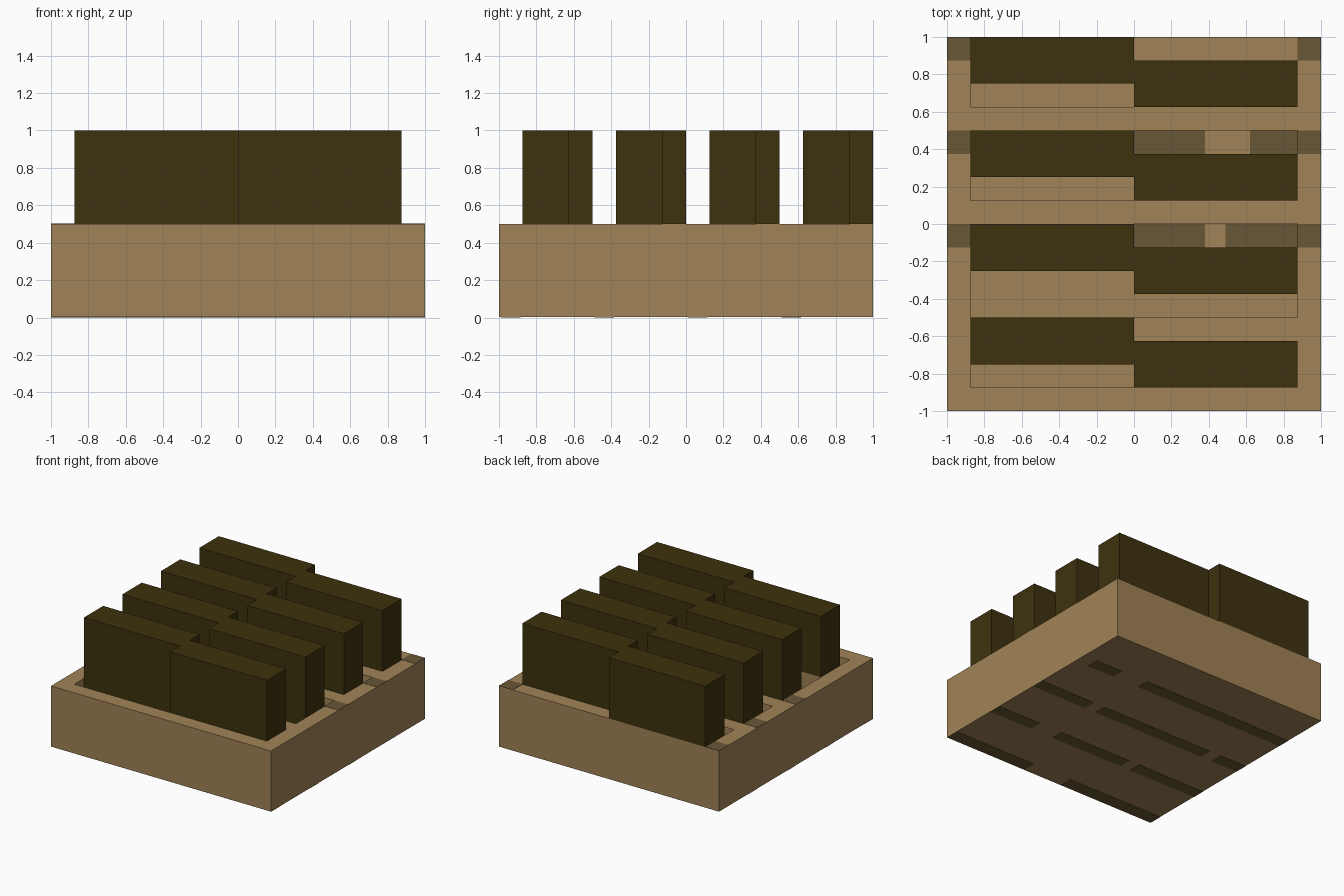
import bpy
import bmesh
from mathutils import Matrix, Vector

cube = bpy.data.objects.get("Cube")
if cube:
    bpy.data.objects.remove(cube, do_unlink=True)


def material(name, rgb):
    m = bpy.data.materials.new(name)
    m.use_nodes = True
    m.diffuse_color = (*rgb, 1)
    m.node_tree.nodes["Principled BSDF"].inputs["Base Color"].default_value = (*rgb, 1)
    return m


TAN = material("tan wood", (0.352, 0.227, 0.093))
GROOVE = material("dark wood groove", (0.141, 0.095, 0.037))
OLIVE = material("dark olive", (0.048, 0.032, 0.0044))


def boxes(name, spans, mat=None):
    """One object made of boxes, each given as x0, x1, y0, y1, z0, z1."""
    bm = bmesh.new()
    for x0, x1, y0, y1, z0, z1 in spans:
        centre = Vector((x0 + x1, y0 + y1, z0 + z1)) / 2
        size = (x1 - x0, y1 - y0, z1 - z0, 1)
        bmesh.ops.create_cube(bm, size=1, matrix=Matrix.Translation(centre) @ Matrix.Diagonal(size))
    mesh = bpy.data.meshes.new(name)
    bm.to_mesh(mesh)
    bm.free()
    if mat:
        mesh.materials.append(mat)
    obj = bpy.data.objects.new(name, mesh)
    bpy.context.collection.objects.link(obj)
    return obj


TOP, FLOOR, EDGE, T = 0.5, 0.375, 0.875, 0.002

# Base slab with four sunken troughs
troughs = [(0.625, 0.875), (0.125, 0.5), (-0.5, 0.0), (-0.875, -0.625)]
base = boxes("base", [(-1, 1, -1, 1, T, TOP)], TAN)
cutter = boxes("trough_cutter", [(-EDGE, EDGE, a, b, FLOOR, 0.8) for a, b in troughs])
cutter.hide_render = True
cutter.hide_viewport = True
cutter.display_type = 'WIRE'
cut = base.modifiers.new("troughs", 'BOOLEAN')
cut.operation = 'DIFFERENCE'
cut.solver = 'EXACT'
cut.object = cutter

# Staggered pairs of upright blocks, each with a foot inside its trough
for i, (lo, hi) in enumerate(troughs):
    back = 1 - 0.5 * i
    for side, x0, x1, y1 in (("right", -EDGE, 0, back), ("left", 0, EDGE, back - 0.125)):
        y0 = y1 - 0.25
        boxes(f"block_{side}_{i + 1}", [
            (x0, x1, y0, y1, TOP, 1.0),
            (x0, x1, max(y0, lo), min(y1, hi), FLOOR, TOP)], OLIVE)

# Groove marks on the rim and on the trough floors
rim = [(x, x + 0.125, y, y + 0.125, TOP - T, TOP + T)
       for y in (0.875, 0.375, -0.125) for x in (-1, EDGE)]
boxes("rim_grooves", rim, GROOVE)
floor = [(0, 0.38, 0.375), (0.62, EDGE, 0.375), (0, 0.38, -0.125), (0.49, EDGE, -0.125)]
boxes("floor_grooves", [(a, b, y, y + 0.125, FLOOR - T, FLOOR + T) for a, b, y in floor], GROOVE)

# Broken plank grooves on the underside: row start in y, then x spans
under = {
    0.5: [(0.63, 0.88), (-1, 0.39)],
    0.0: [(0.49, 1), (-0.65, 0.39), (-1, -0.76)],
    -0.5: [(0.6, 1), (-0.28, 0.39), (-1, -0.37)],
    -1.0: [(0.24, 1), (-1, -0.12)],
}
boxes("underside_grooves", [(a, b, y + 0.01, y + 0.115, 0, 2 * T)
                            for y, row in under.items() for a, b in row], GROOVE)
